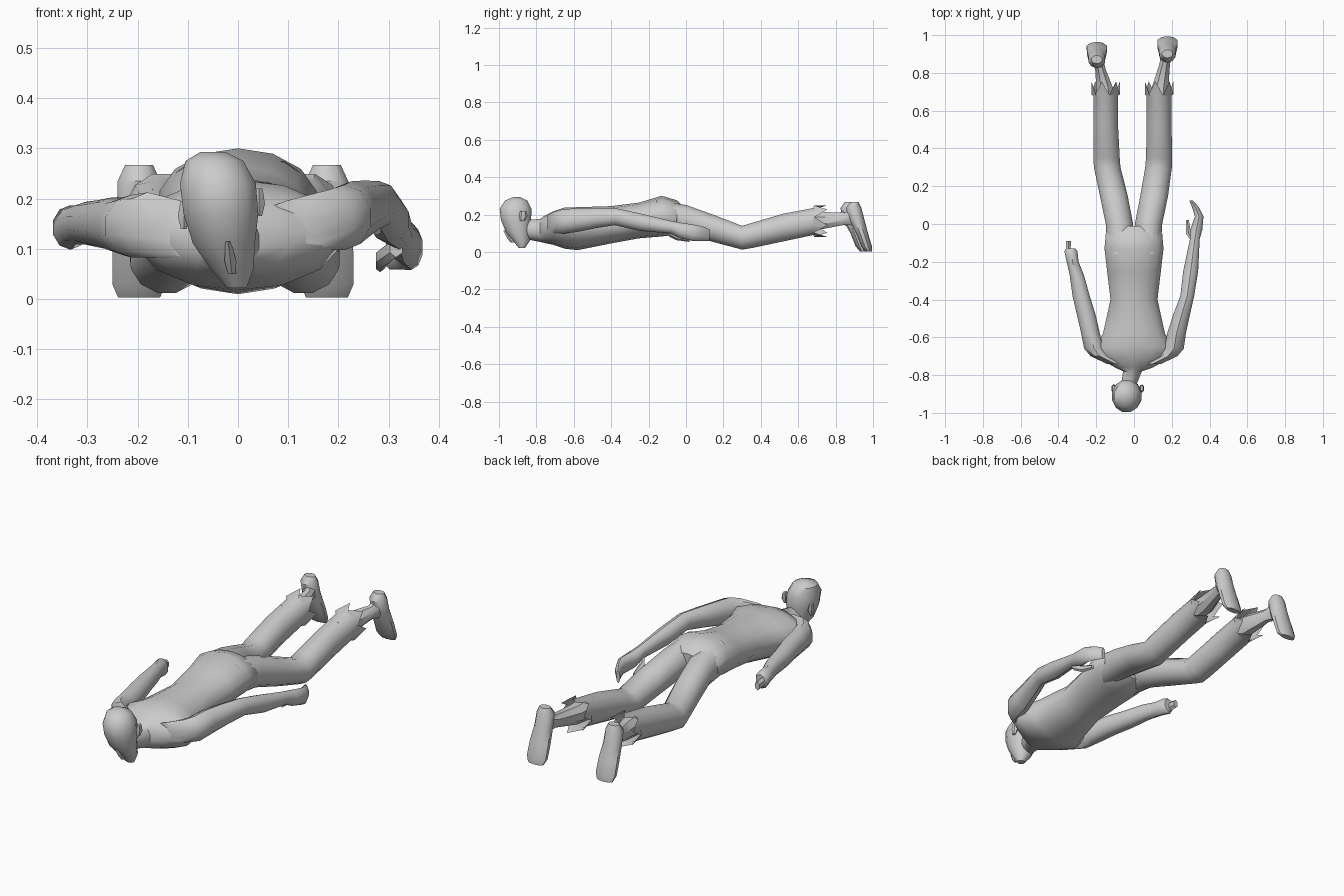
import bpy, bmesh, math


def loft(name, rows, axis='y', n=10, caps=True, jag=0.0):
    """Rows: (station, centre x, half width, low, high); low/high are on the other axis."""
    bm = bmesh.new()
    rings = []
    for i, (t, cx, rx, lo, hi) in enumerate(rows):
        ring = []
        for k in range(n):
            a = 2 * math.pi * (k + 0.5) / n
            s = 1 / max(abs(math.cos(math.pi / n)), 0.1) ** 0.8
            x = cx + rx * s * math.cos(a)
            v = (lo + hi) / 2 + (hi - lo) / 2 * s * math.sin(a)
            u = t
            if jag and i == len(rows) - 1:
                u += jag if k % 2 else -jag
            ring.append(bm.verts.new((x, u, v) if axis == 'y' else (x, v, u)))
        rings.append(ring)
    for a, b in zip(rings, rings[1:]):
        for k in range(n):
            bm.faces.new((a[k], a[(k + 1) % n], b[(k + 1) % n], b[k]))
    if caps:
        bm.faces.new(rings[0])
        bm.faces.new(rings[-1])
    bmesh.ops.recalc_face_normals(bm, faces=bm.faces)
    me = bpy.data.meshes.new(name)
    bm.to_mesh(me)
    bm.free()
    ob = bpy.data.objects.new(name, me)
    bpy.context.collection.objects.link(ob)
    bpy.ops.object.select_all(action='DESELECT')
    ob.select_set(True)
    bpy.context.view_layer.objects.active = ob
    bpy.ops.object.shade_smooth_by_angle(angle=math.radians(40))
    return ob


# torso from neck to seat
loft('torso', [
    (-0.86, -0.03, .040, .07, .17), (-0.78, -0.008, .050, .055, .175),
    (-0.76, 0, .100, .05, .19), (-0.71, 0, .190, .04, .215),
    (-0.65, 0, .205, .02, .235), (-0.58, 0, .165, .012, .237),
    (-0.40, 0, .125, .048, .243), (-0.25, 0, .143, .075, .262),
    (-0.13, 0, .157, .085, .298), (-0.05, 0, .150, .095, .275),
    (-0.01, 0, .10, .12, .24)], n=14)

# head, face turned to the floor
loft('head', [
    (.022, -.003, .020, -.895, -.86), (.06, -.012, .043, -.925, -.835),
    (.11, -.028, .062, -.965, -.835), (.17, -.034, .075, -.99, -.828),
    (.23, -.04, .076, -.997, -.825), (.275, -.047, .058, -.968, -.848),
    (.293, -.05, .025, -.925, -.885)], axis='z', n=12)
loft('nose', [(.05, -.012, .008, -.935, -.90), (.075, -.015, .012, -.955, -.91),
              (.115, -.02, .006, -.975, -.93)], axis='z', n=6)
for x, z in ((-.108, .165), (.042, .19)):
    loft('ear', [(z - .025, x, .006, -.885, -.865), (z, x, .012, -.89, -.85),
                 (z + .03, x, .007, -.885, -.855)], axis='z', n=6)

# legs: trouser leg, ragged hem, shin and foot
for side, kx, hx, ax, fx, dy in ((1, .13, .133, .163, .177, 0),
                                 (-1, .142, .15, .178, .197, -.03)):
    s = side
    loft('trouser_leg', [
        (-.16, s * .075, .065, .11, .275), (0, s * .077, .073, .095, .252),
        (.15, s * .107, .074, .052, .198), (.30, s * kx, .071, .012, .14),
        (.35, s * (kx + .003), .070, .02, .155), (.52, s * hx, .066, .056, .205),
        (.68, s * hx, .066, .09, .235), (.72, s * hx, .076, .08, .25)],
        n=12, caps=False, jag=.035)
    loft('shin', [(.60, s * hx, .05, .11, .22), (.72, s * (hx + .005), .045, .12, .215),
                  (.85 + dy, s * ax, .028, .145, .21),
                  (.90 + dy, s * fx, .036, .14, .24)], n=8)
    loft('foot', [
        (z, s * fx, r, a + dy, b + dy) for z, r, a, b in (
            (.003, .042, .96, .993), (.03, .054, .938, .993), (.10, .053, .91, .972),
            (.17, .045, .872, .953), (.235, .043, .857, .936), (.267, .028, .88, .922))],
        axis='z', n=10)

# right arm, reaching further back with a curled hand
loft('right_arm', [
    (-.74, .10, .045, .09, .195), (-.70, .18, .050, .10, .215),
    (-.66, .212, .052, .10, .225), (-.58, .225, .050, .11, .232),
    (-.48, .252, .045, .13, .234), (-.38, .282, .037, .145, .233),
    (-.25, .300, .040, .115, .205), (-.08, .322, .026, .10, .165),
    (-.03, .330, .032, .075, .155), (.04, .345, .023, .06, .145),
    (.09, .325, .018, .06, .135), (.125, .302, .010, .06, .12)])
loft('right_thumb', [(-.09, .315, .013, .085, .12), (-.05, .288, .014, .065, .10),
                     (.02, .283, .008, .055, .075)], n=6)

# left arm with a closed hand
loft('left_arm', [
    (-.74, -.10, .045, .08, .19), (-.70, -.18, .050, .085, .21),
    (-.66, -.212, .052, .085, .205), (-.58, -.23, .050, .09, .20),
    (-.48, -.253, .050, .10, .20), (-.38, -.280, .046, .105, .195),
    (-.27, -.303, .038, .11, .192), (-.20, -.325, .032, .11, .185),
    (-.145, -.334, .035, .10, .185), (-.13, -.335, .026, .11, .175)])
loft('left_finger', [(-.16, -.350, .013, .12, .17), (-.09, -.346, .013, .115, .155)], n=6)
